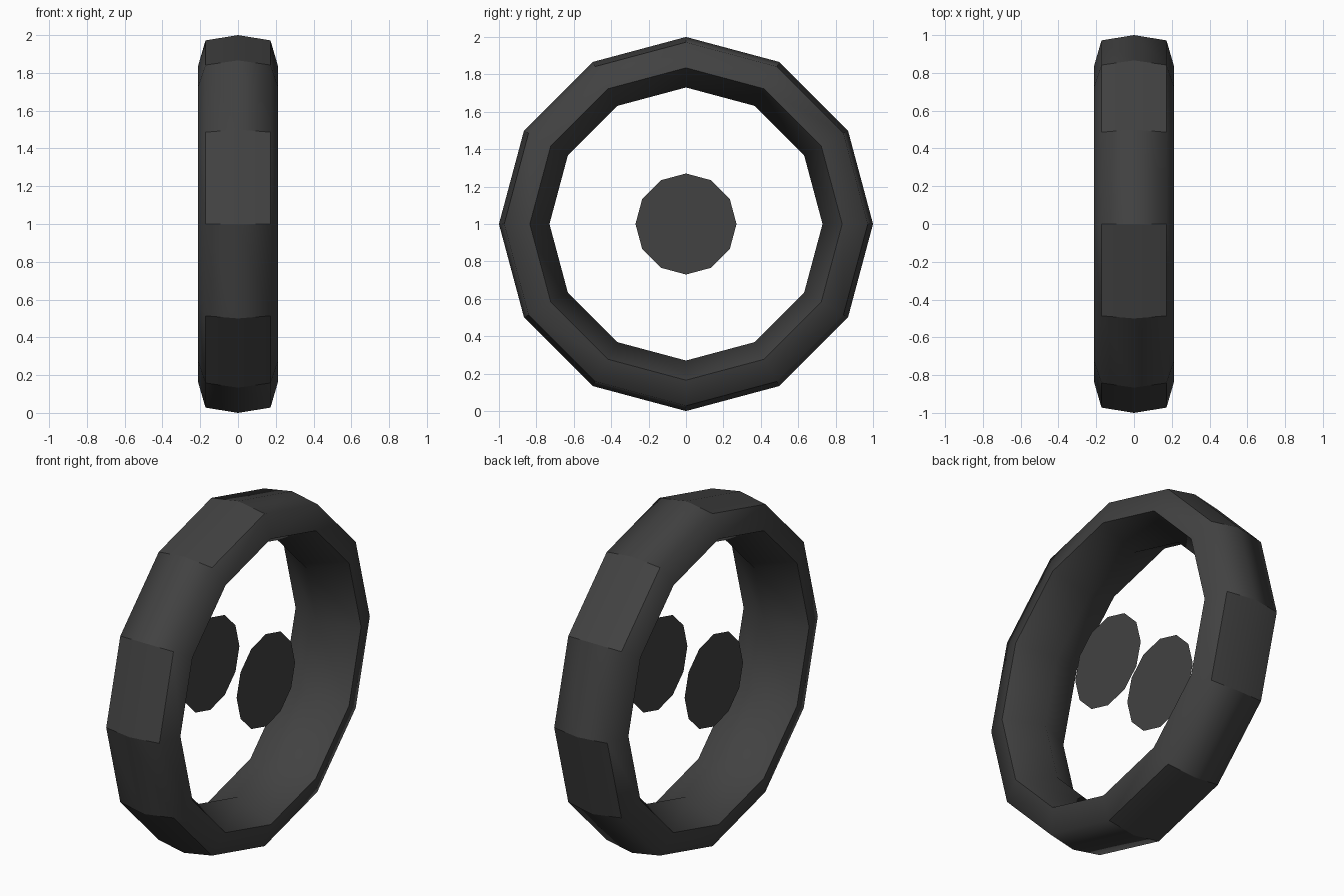
import bpy, bmesh, math

if "Cube" in bpy.data.objects:
    bpy.data.objects.remove(bpy.data.objects["Cube"])

SIDES = 12
rubber = bpy.data.materials.new("dark_grey")
rubber.diffuse_color = (0.054, 0.054, 0.054, 1)
rubber.use_nodes = True
rubber.node_tree.nodes["Principled BSDF"].inputs["Base Color"].default_value = rubber.diffuse_color


def finish(bm, name):
    me = bpy.data.meshes.new(name)
    bm.to_mesh(me)
    bm.free()
    me.materials.append(rubber)
    ob = bpy.data.objects.new(name, me)
    bpy.context.collection.objects.link(ob)
    return ob


def ring(bm, x, r):
    step = 2 * math.pi / SIDES
    return [bm.verts.new((x, r * math.cos(k * step), 1 + r * math.sin(k * step)))
            for k in range(SIDES)]


# Tyre: closed cross-section (x, radius) swept around the x axis
profile = [(0, 1.0), (0.172, 0.972), (0.212, 0.835), (0, 0.73),
           (-0.212, 0.835), (-0.172, 0.972)]
bm = bmesh.new()
rings = [ring(bm, x, r) for x, r in profile]
treads = []
for i in range(len(profile)):
    a, b = rings[i], rings[(i + 1) % len(profile)]
    for k in range(SIDES):
        j = (k + 1) % SIDES
        f = bm.faces.new((a[k], a[j], b[j], b[k]))
        f.smooth = True
        # alternate crown segments read as flat tread patches
        if i in (0, 5) and k % 2:
            treads.append(f)
bmesh.ops.recalc_face_normals(bm, faces=bm.faces)
patch = set(treads)
for e in bm.edges:
    if sum(f in patch for f in e.link_faces) == 1:
        e.smooth = False
# crisp inner rims
for i in (2, 4):
    rim = set(rings[i])
    for e in bm.edges:
        if e.verts[0] in rim and e.verts[1] in rim:
            e.smooth = False
finish(bm, "tyre")

# Hub caps: thin flat discs on both sides
for side, name in ((1, "right_hub_disc"), (-1, "left_hub_disc")):
    bm = bmesh.new()
    f = bm.faces.new(ring(bm, side * 0.18, 0.27))
    f.normal_update()
    if f.normal.x * side < 0:
        f.normal_flip()
    finish(bm, name)
